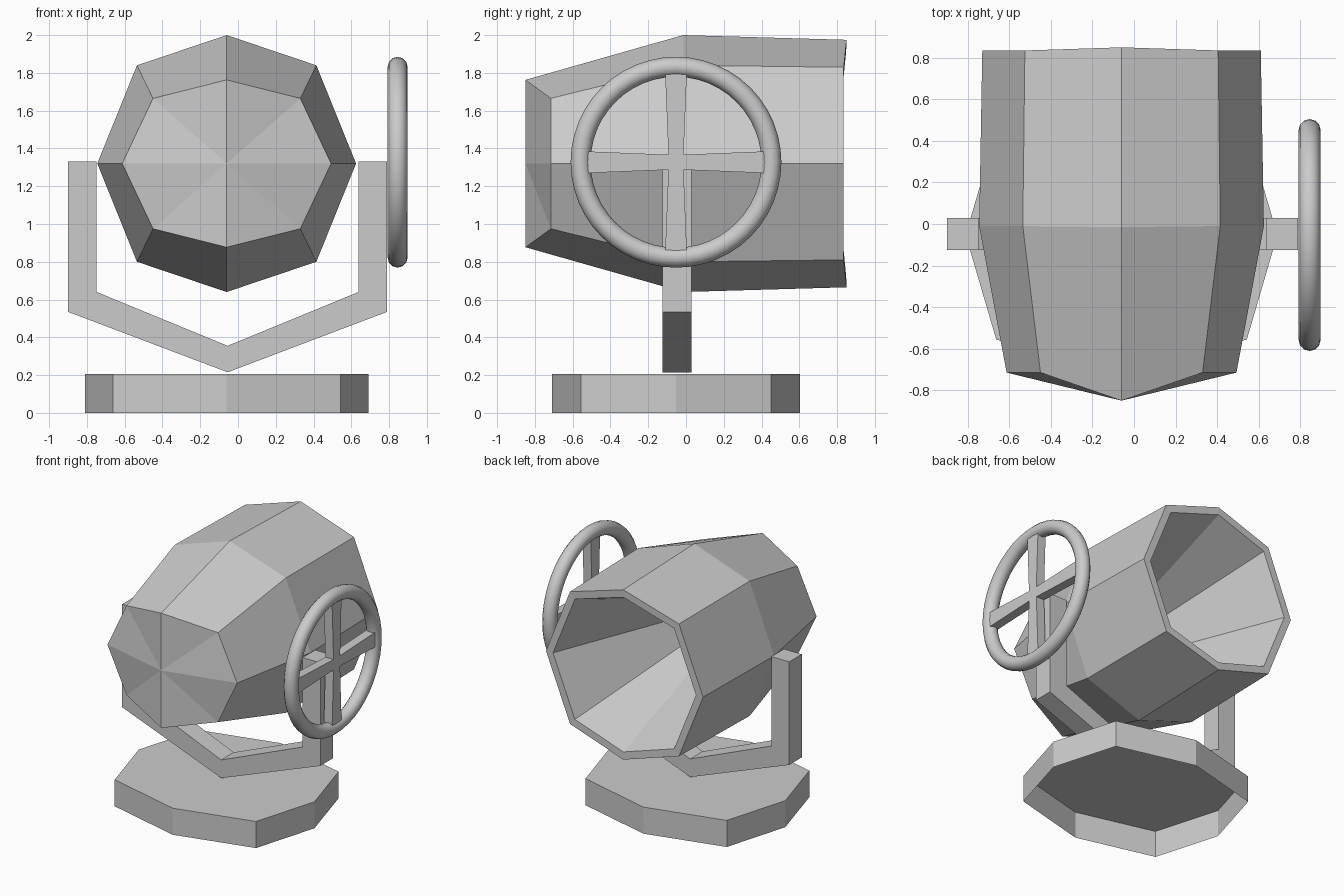
import bpy, bmesh, math

if "Cube" in bpy.data.objects:
    bpy.data.objects.remove(bpy.data.objects["Cube"])

CX = -0.06           # centre line of lamp, yoke and base
CZ = 1.32            # tilt axis height


def make_object(name, bm):
    bmesh.ops.recalc_face_normals(bm, faces=bm.faces)
    me = bpy.data.meshes.new(name)
    bm.to_mesh(me)
    bm.free()
    ob = bpy.data.objects.new(name, me)
    bpy.context.collection.objects.link(ob)
    return ob


def octagon(side, top, du, dv):
    """Eight points (u, v), starting at the top."""
    return [(0, top), (du, dv), (side, 0), (du, -dv),
            (0, -top), (-du, -dv), (-side, 0), (-du, dv)]


def bridge(bm, a, b):
    n = len(a)
    for i in range(n):
        j = (i + 1) % n
        bm.faces.new((a[i], a[j], b[j], b[i]))


def prism(name, pts, place, lo, hi):
    """Extrude a closed 2D profile between lo and hi."""
    bm = bmesh.new()
    a = [bm.verts.new(place(u, v, lo)) for u, v in pts]
    b = [bm.verts.new(place(u, v, hi)) for u, v in pts]
    bridge(bm, a, b)
    bm.faces.new(a)
    bm.faces.new(b)
    return make_object(name, bm)


# Lamp housing: eight-sided shell, lofted from nose to rim to reflector
bm = bmesh.new()


def lamp_ring(shape, y, y_top):
    return [bm.verts.new((CX + u, y_top if u == 0 else y, CZ + v)) for u, v in shape]


rim = (0.67, 0.655, 0.465, 0.51)
inner = [k * 0.91 for k in rim]
deep = [k * 0.32 for k in rim]
rings = [
    lamp_ring(octagon(0.553, 0.443, 0.39, 0.345), -0.715, -0.85),
    lamp_ring(octagon(0.685, 0.68, 0.475, 0.52), -0.01, -0.015),
    lamp_ring(octagon(*rim), 0.835, 0.85),
    lamp_ring(octagon(*inner), 0.835, 0.848),
    lamp_ring(octagon(*deep), -0.17, -0.17),
]
for a, b in zip(rings, rings[1:]):
    bridge(bm, a, b)
bm.faces.new(rings[-1])
nose = bm.verts.new((CX, -0.85, CZ))
for i in range(8):
    bm.faces.new((nose, rings[0][i], rings[0][(i + 1) % 8]))
make_object("lamp_housing", bm)

# Yoke: fork-shaped bracket, mirrored half profile
half_outer = [(0.845, 1.33), (0.845, 0.535), (0, 0.215)]
half_inner = [(0, 0.355), (0.693, 0.64), (0.693, 1.33)]
outer = half_outer + [(-u, v) for u, v in half_outer[-2::-1]]
inside = [(-u, v) for u, v in half_inner[:0:-1]] + half_inner
prism("yoke", outer + inside, lambda u, v, w: (-0.055 + u, w, v), -0.125, 0.028)

# Base: octagonal plate, hollow underneath
bm = bmesh.new()
pts = octagon(0.75, 0.657, 0.603, 0.503)
low = [bm.verts.new((CX + u, -0.053 + v, 0)) for u, v in pts]
high = [bm.verts.new((CX + u, -0.053 + v, 0.205)) for u, v in pts]
bridge(bm, low, high)
bm.faces.new(high)
make_object("base", bm)

# Hand wheel rim
WX, WY, WZ = 0.845, -0.053, 1.327
bpy.ops.mesh.primitive_torus_add(major_radius=0.505, minor_radius=0.053,
                                 major_segments=48, minor_segments=12,
                                 location=(WX, WY, WZ),
                                 rotation=(0, math.pi / 2, 0))
wheel = bpy.context.object
wheel.name = "wheel_rim"
bpy.ops.object.shade_smooth()

# Wheel spokes: a cross whose arms widen towards the rim
arm = [(0.04, 0.04), (0.058, 0.49), (-0.058, 0.49)]
cross = []
for k in range(4):
    c, s = math.cos(k * math.pi / 2), math.sin(k * math.pi / 2)
    cross += [(u * c - v * s, u * s + v * c) for u, v in arm]
prism("wheel_spokes", cross, lambda u, v, w: (w, WY + u, WZ + v), WX - 0.035, WX + 0.035)
